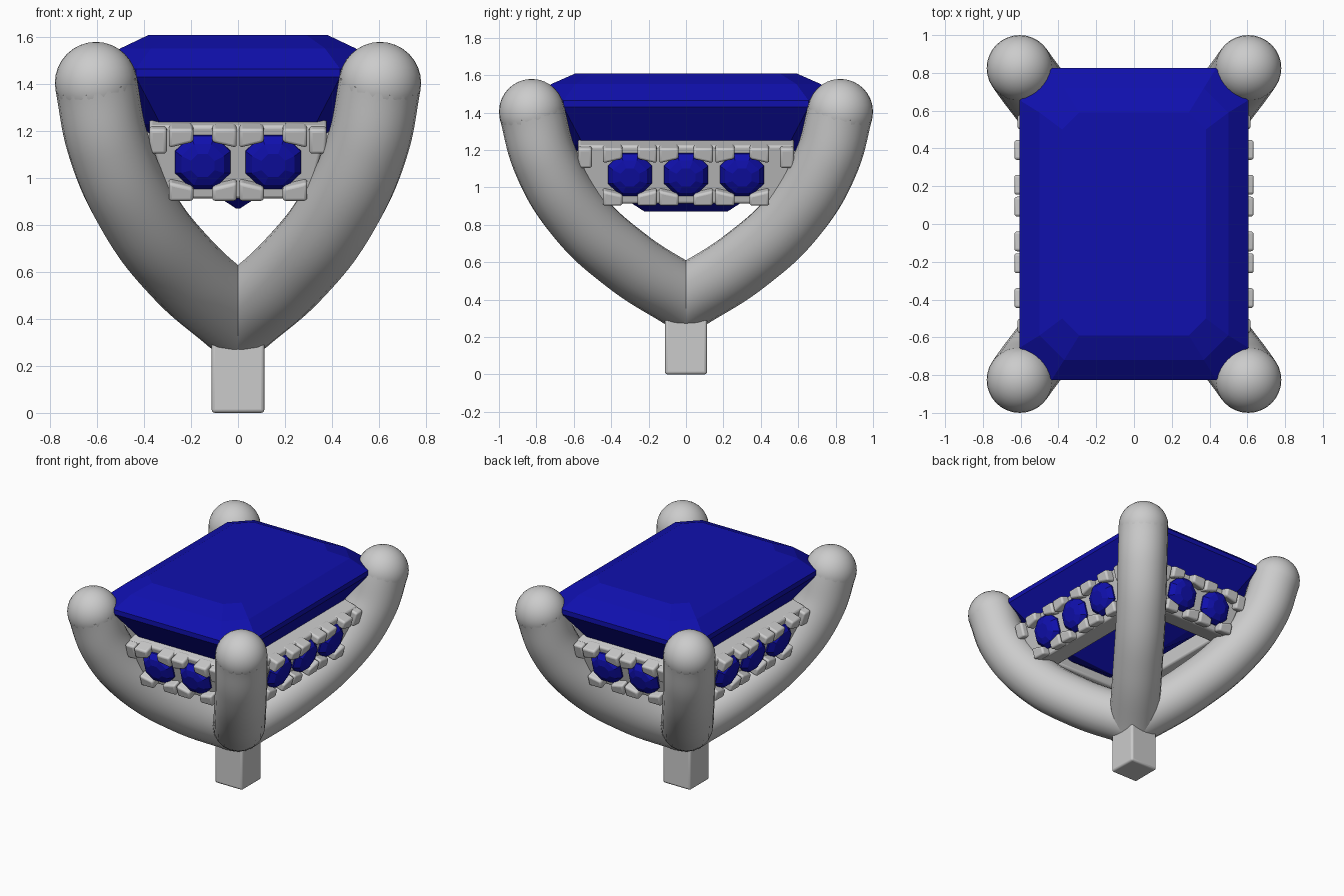
import bpy, bmesh, math
from mathutils import Matrix, Vector

if "Cube" in bpy.data.objects:
    bpy.data.objects.remove(bpy.data.objects["Cube"])

blue = bpy.data.materials.new("blue_gem")
blue.diffuse_color = (0.005, 0.005, 0.42, 1)
blue.use_nodes = True
blue.node_tree.nodes["Principled BSDF"].inputs["Base Color"].default_value = blue.diffuse_color


def add_mesh(name, bm, mat=None, matrix=None):
    bmesh.ops.recalc_face_normals(bm, faces=bm.faces)
    me = bpy.data.meshes.new(name)
    bm.to_mesh(me)
    bm.free()
    ob = bpy.data.objects.new(name, me)
    bpy.context.collection.objects.link(ob)
    if mat:
        me.materials.append(mat)
    if matrix:
        ob.matrix_world = matrix
    return ob


def smooth(ob, angle=40):
    bpy.ops.object.select_all(action='DESELECT')
    ob.select_set(True)
    bpy.context.view_layer.objects.active = ob
    bpy.ops.object.shade_smooth_by_angle(angle=math.radians(angle))


def box(bm, centre, size):
    m = Matrix.Translation(centre) @ Matrix.Diagonal((*size, 1))
    return bmesh.ops.create_cube(bm, size=1, matrix=m)["verts"]


def bevel(ob, width):
    mod = ob.modifiers.new("bevel", 'BEVEL')
    mod.width, mod.segments = width, 3
    smooth(ob)


def loft(rings):
    # stack of vertex rings joined by quads and capped
    bm = bmesh.new()
    loops = [[bm.verts.new(p) for p in r] for r in rings]
    n = len(loops[0])
    for a, b in zip(loops, loops[1:]):
        for i in range(n):
            j = (i + 1) % n
            bm.faces.new((a[i], a[j], b[j], b[i]))
    bm.faces.new(loops[0])
    bm.faces.new(loops[-1])
    return bm


# peg
bm = bmesh.new()
box(bm, (0, 0, 0.19), (0.225, 0.225, 0.38))
bevel(add_mesh("peg", bm), 0.015)

# hub where the prongs meet
R = 0.175
bm = bmesh.new()
bmesh.ops.create_uvsphere(bm, u_segments=32, v_segments=16, radius=R,
                          matrix=Matrix.Translation((0, 0, 0.41)))
smooth(add_mesh("prong_hub", bm))

# four curved prongs with ball tips
path = [(0, 0, 0.405), (0.235, 0.32, 0.61), (0.43, 0.59, 0.865),
        (0.555, 0.755, 1.15), (0.605, 0.825, 1.405)]
for sx in (-1, 1):
    for sy in (-1, 1):
        cu = bpy.data.curves.new("prong", 'CURVE')
        cu.dimensions = '3D'
        cu.bevel_depth, cu.bevel_resolution = R, 8
        cu.resolution_u = 10
        cu.use_fill_caps = True
        sp = cu.splines.new('BEZIER')
        sp.bezier_points.add(len(path) - 1)
        for bp, (x, y, z) in zip(sp.bezier_points, path):
            bp.co = (x * sx, y * sy, z)
            bp.handle_left_type = bp.handle_right_type = 'AUTO'
        ob = bpy.data.objects.new("prong", cu)
        bpy.context.collection.objects.link(ob)
        bpy.ops.object.select_all(action='DESELECT')
        ob.select_set(True)
        bpy.context.view_layer.objects.active = ob
        bpy.ops.object.convert(target='MESH')
        smooth(bpy.context.view_layer.objects.active)
        bm = bmesh.new()
        tip = Matrix.Translation((0.605 * sx, 0.825 * sy, 1.405))
        bmesh.ops.create_uvsphere(bm, u_segments=32, v_segments=16, radius=R, matrix=tip)
        smooth(add_mesh("prong_tip", bm))

# step-cut centre stone: half width, half length, corner cut, height
levels = [(0.38, 0.59, 0.09, 1.61), (0.50, 0.72, 0.13, 1.553), (0.605, 0.825, 0.17, 1.465),
          (0.605, 0.825, 0.17, 1.43), (0.46, 0.68, 0.13, 1.23),
          (0.25, 0.47, 0.08, 1.03), (0.008, 0.22, 0.004, 0.87)]
rings = []
for hx, hy, c, z in levels:
    rings.append([(hx, -hy + c, z), (hx, hy - c, z), (hx - c, hy, z), (-hx + c, hy, z),
                  (-hx, hy - c, z), (-hx, -hy + c, z), (-hx + c, -hy, z), (hx - c, -hy, z)])
add_mesh("centre_stone", loft(rings), blue)

# tilted gallery walls: turn, distance out, stone positions, half length
sides = [(0, 0.70, (-0.15, 0.15), 0.38), (180, 0.70, (-0.15, 0.15), 0.38),
         (90, 0.535, (-0.3, 0, 0.3), 0.58), (-90, 0.535, (-0.3, 0, 0.3), 0.58)]
for turn, dist, stones, half in sides:
    M = (Matrix.Rotation(math.radians(turn), 4, 'Z') @ Matrix.Translation((0, -dist, 1.07))
         @ Matrix.Rotation(math.radians(16), 4, 'X'))

    # wall plate, shorter along the bottom
    bm = bmesh.new()
    for v in box(bm, (0, 0.10, -0.004), (2 * half, 0.2, 0.325)):
        if v.co.z < 0:
            v.co.x *= (half - 0.07) / half
    bevel(add_mesh("gallery_wall", bm, None, M), 0.015)

    # claws gripping each small stone, plus end blocks
    bm = bmesh.new()
    for u in stones:
        for s in (-1, 1):
            for v in (-1, 1):
                vs = box(bm, (u + s * 0.092, -0.01, v * 0.118), (0.105, 0.10, 0.085))
                # trim the corner facing the stone
                for p in vs:
                    if abs(p.co.x - u) < 0.09:
                        p.co.z += v * 0.025 if p.co.z * v < 0.118 else 0
    for s in (-1, 1):
        box(bm, (s * (half - 0.04), -0.005, 0.10), (0.075, 0.08, 0.11))
    bevel(add_mesh("gallery_claws", bm, None, M), 0.014)

    # small round stones
    for u in stones:
        prof = [(0.055, -0.06), (0.098, -0.045), (0.127, -0.01), (0.127, 0.0), (0.01, 0.09)]
        rings = [[(r * math.cos(math.tau * (i + .5) / 8), w, r * math.sin(math.tau * (i + .5) / 8))
                  for i in range(8)] for r, w in prof]
        add_mesh("small_stone", loft(rings), blue, M @ Matrix.Translation((u, 0, 0)))
